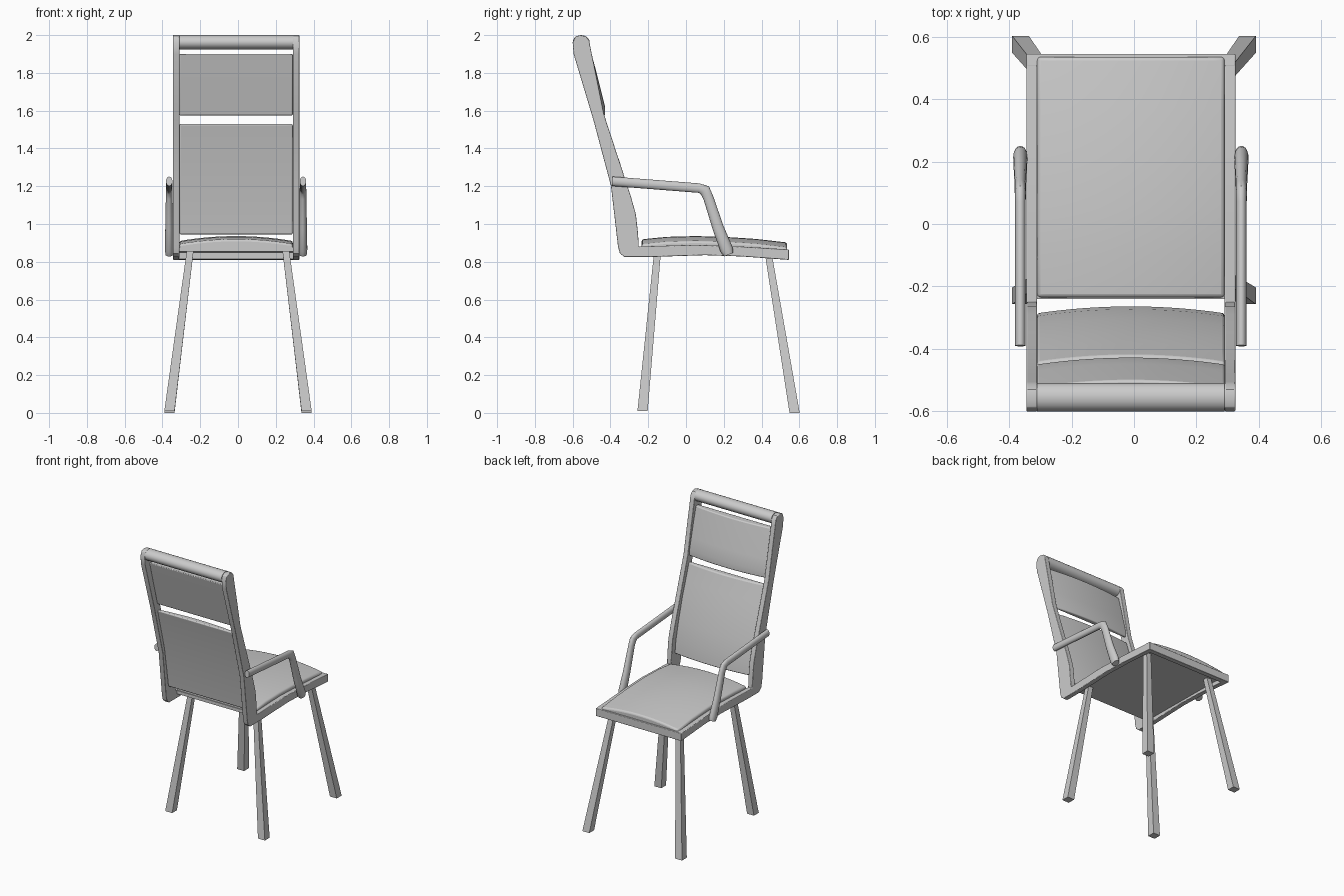
import bpy
import bmesh
from math import cos, sin, pi, radians
from mathutils import Vector

default = bpy.data.objects.get("Cube")
if default:
    bpy.data.objects.remove(default, do_unlink=True)

grey = bpy.data.materials.new("plain grey")
grey.use_nodes = True
colour = (0.6, 0.6, 0.6, 1)
grey.diffuse_color = colour
grey.node_tree.nodes["Principled BSDF"].inputs["Base Color"].default_value = colour

MID = -0.01     # centre line of the frame
HALF = 0.335    # half width of the frame
INNER = 0.3     # half width between the rails


def loft(name, rings, bevel=0, smooth=True):
    """Skin a list of closed rings and cap both ends."""
    bm = bmesh.new()
    loops = [[bm.verts.new(p) for p in ring] for ring in rings]
    n = len(loops[0])
    for a, b in zip(loops, loops[1:]):
        for i in range(n):
            j = (i + 1) % n
            bm.faces.new((a[i], a[j], b[j], b[i]))
    bm.faces.new(loops[0][::-1])
    bm.faces.new(loops[-1])
    bmesh.ops.recalc_face_normals(bm, faces=bm.faces)
    mesh = bpy.data.meshes.new(name)
    bm.to_mesh(mesh)
    bm.free()
    mesh.materials.append(grey)
    obj = bpy.data.objects.new(name, mesh)
    bpy.context.collection.objects.link(obj)
    if bevel:
        mod = obj.modifiers.new("rounded edges", 'BEVEL')
        mod.width = bevel
        mod.segments = 3
        mod.limit_method = 'ANGLE'
        mod.angle_limit = radians(40)
    if smooth:
        bpy.ops.object.select_all(action='DESELECT')
        obj.select_set(True)
        bpy.context.view_layer.objects.active = obj
        bpy.ops.object.shade_smooth_by_angle(angle=radians(35))
    return obj


def extrude(name, profile, x0, x1, bevel=0):
    """Extrude a (y, z) profile along x."""
    return loft(name, [[(x, y, z) for y, z in profile] for x in (x0, x1)], bevel)


def pillow(name, back, front, push, bevel, steps=16):
    """Panel between two (y, z) lines, the front line bulging in the middle."""
    rings = []
    for k in range(steps + 1):
        u = 2 * k / steps - 1
        f = 1 - u * u
        x = MID + INNER * u
        rings.append([(x, y, z) for y, z in back] +
                     [(x, y + push[0] * f, z + push[1] * f) for y, z in reversed(front)])
    return loft(name, rings, bevel)


# Side rails: back post and seat rail in one bent piece
rail = [(-0.6, 1.96), (-0.595, 1.9), (-0.49, 1.55), (-0.397, 1.2), (-0.36, 0.88),
        (-0.35, 0.845), (-0.325, 0.825), (-0.2, 0.825), (0.1, 0.835), (0.3, 0.828),
        (0.545, 0.81), (0.545, 0.865), (0.3, 0.88), (0.05, 0.89), (-0.25, 0.88),
        (-0.254, 0.95), (-0.265, 1.05), (-0.29, 1.14), (-0.349, 1.32), (-0.434, 1.58),
        (-0.476, 1.79), (-0.505, 1.93), (-0.512, 1.97), (-0.53, 1.993),
        (-0.56, 2.0), (-0.588, 1.99)]
for side, s in (("left", 1), ("right", -1)):
    extrude(side + "_rail", rail, MID + s * INNER, MID + s * HALF, 0.004)

# Rounded top bar and the bar along the open edge of the seat
top_bar = [(-0.555 + 0.045 * cos(a), 1.962 + 0.038 * sin(a))
           for a in [2 * pi * i / 20 for i in range(20)]]
extrude("top_bar", top_bar, MID - INNER, MID + INNER)
extrude("seat_edge_bar", [(0.505, 0.813), (0.545, 0.81), (0.545, 0.865), (0.505, 0.868)],
        MID - HALF, MID + HALF, 0.004)

# Seat board and domed cushion
extrude("seat_board", [(-0.24, 0.855), (0.52, 0.845), (0.52, 0.866), (0.1, 0.885), (-0.24, 0.878)],
        MID - INNER, MID + INNER)
pillow("seat_cushion", [(-0.235, 0.865), (0.535, 0.855)],
       [(-0.235, 0.893), (-0.1, 0.906), (0.05, 0.91), (0.2, 0.906), (0.37, 0.895), (0.535, 0.876)],
       (0, 0.026), 0.012)

# Two back pads
pillow("upper_back_pad", [(-0.55, 1.9), (-0.51, 1.75), (-0.462, 1.575)],
       [(-0.522, 1.9), (-0.495, 1.8), (-0.47, 1.7), (-0.45, 1.62), (-0.45, 1.575)],
       (0.022, 0), 0.008)
pillow("lower_back_pad", [(-0.462, 1.53), (-0.385, 1.23), (-0.34, 0.945)],
       [(-0.442, 1.53), (-0.405, 1.42), (-0.37, 1.32), (-0.325, 1.16), (-0.295, 1.03), (-0.285, 0.945)],
       (0.022, 0), 0.008)

# Armrests: an oval tube running forward, then down to the seat rail
arm_path = [(-0.39, 1.226, 0.025, 0.017), (0.07, 1.19, 0.025, 0.017),
            (0.1, 1.178, 0.03, 0.018), (0.118, 1.14, 0.027, 0.018),
            (0.17, 0.98, 0.03, 0.021), (0.215, 0.865, 0.034, 0.023),
            (0.226, 0.838, 0.026, 0.02)]
for side, s in (("left", 1), ("right", -1)):
    rings = []
    for i, (y, z, deep, wide) in enumerate(arm_path):
        a, b = arm_path[max(i - 1, 0)], arm_path[min(i + 1, len(arm_path) - 1)]
        along = Vector((0, b[0] - a[0], b[1] - a[1])).normalized()
        up = Vector((1, 0, 0)).cross(along)
        centre = Vector((MID + s * (HALF + 0.019), y, z))
        rings.append([centre + Vector((wide * cos(t), 0, 0)) + up * deep * sin(t)
                      for t in [2 * pi * k / 16 for k in range(16)]])
    loft(side + "_armrest", rings)

# Splayed square legs
for name, foot_y, top_y, foot_z in (("front", 0.575, 0.433, 0), ("back", -0.23, -0.15, 0.01)):
    for side, s in (("left", 1), ("right", -1)):
        rings = []
        for x, y, z, r in ((0.363, foot_y, foot_z, 0.027), (0.253, top_y, 0.86, 0.018)):
            rings.append([(s * x + i * r, y + j * r, z)
                          for i, j in ((-1, -1), (1, -1), (1, 1), (-1, 1))])
        loft(name + "_" + side + "_leg", rings, smooth=False)
